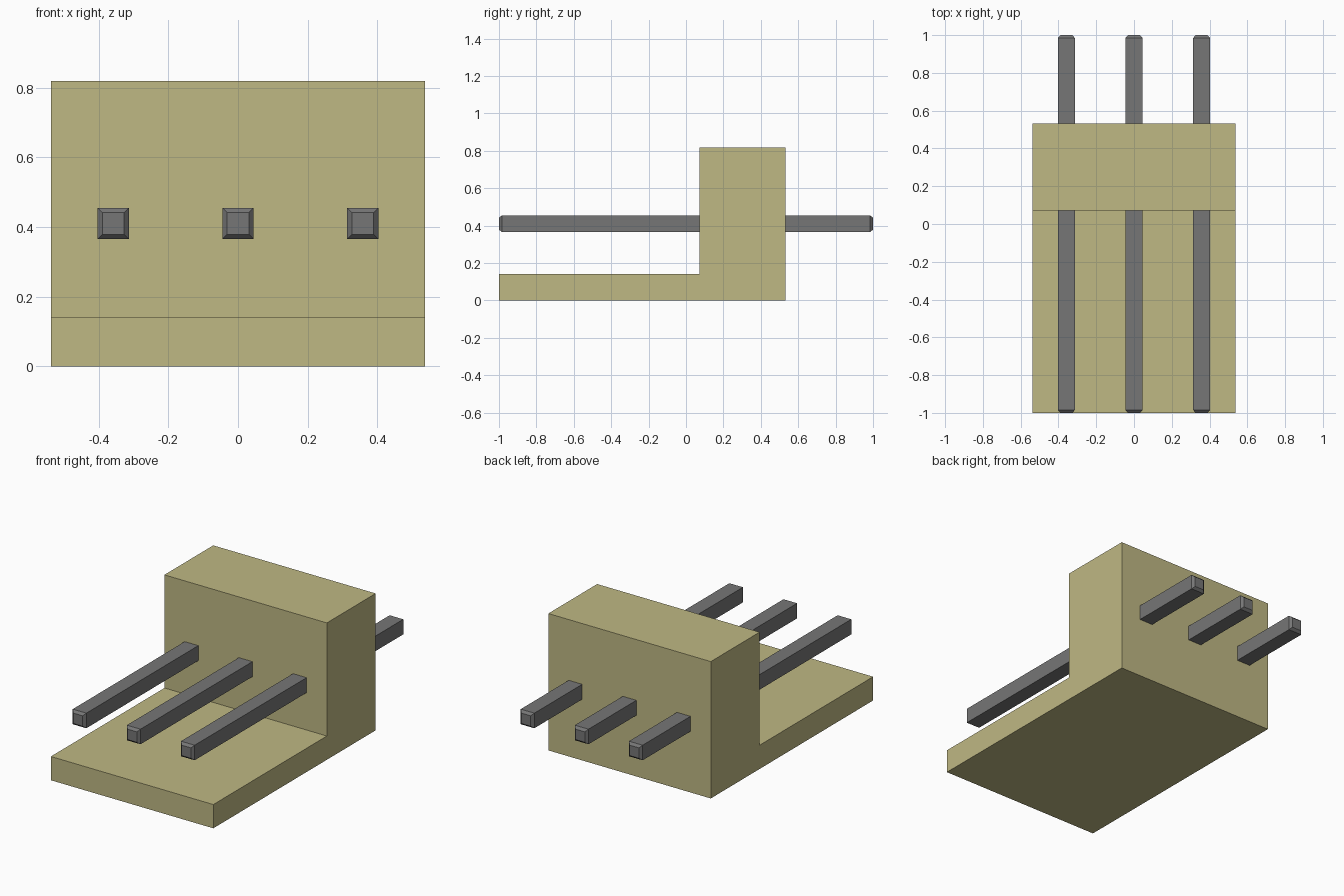
import bpy, bmesh

cube = bpy.data.objects.get("Cube")
if cube:
    bpy.data.objects.remove(cube, do_unlink=True)


def material(name, rgb):
    m = bpy.data.materials.new(name)
    m.use_nodes = True
    m.diffuse_color = (*rgb, 1)
    m.node_tree.nodes["Principled BSDF"].inputs["Base Color"].default_value = (*rgb, 1)
    return m


def loft(name, rings, mat):
    """Skin equal-length closed rings of points and cap both ends."""
    bm = bmesh.new()
    loops = [[bm.verts.new(p) for p in ring] for ring in rings]
    n = len(loops[0])
    for a, b in zip(loops, loops[1:]):
        for i in range(n):
            j = (i + 1) % n
            bm.faces.new((a[i], a[j], b[j], b[i]))
    bm.faces.new(loops[0])
    bm.faces.new(loops[-1])
    bmesh.ops.recalc_face_normals(bm, faces=bm.faces)
    mesh = bpy.data.meshes.new(name)
    bm.to_mesh(mesh)
    bm.free()
    mesh.materials.append(mat)
    obj = bpy.data.objects.new(name, mesh)
    bpy.context.collection.objects.link(obj)
    return obj


tan = material("tan plastic", (0.52, 0.48, 0.23))
grey = material("grey metal", (0.18, 0.18, 0.18))

# L-shaped housing: side profile (y, z) swept across x
profile = [(-1, 0), (0.533, 0), (0.533, 0.818), (0.072, 0.818), (0.072, 0.142), (-1, 0.142)]
loft("housing", [[(x, y, z) for y, z in profile] for x in (-0.537, 0.537)], tan)

# Square pins with chamfered tips
PIN_Z = 0.41
sections = [(-1, 0.031), (-0.985, 0.045), (0.985, 0.045), (1, 0.031)]
corners = [(-1, -1), (1, -1), (1, 1), (-1, 1)]
for name, px in (("right_pin", -0.358), ("middle_pin", 0), ("left_pin", 0.358)):
    rings = [[(px + cx * h, y, PIN_Z + cz * h) for cx, cz in corners] for y, h in sections]
    loft(name, rings, grey)
